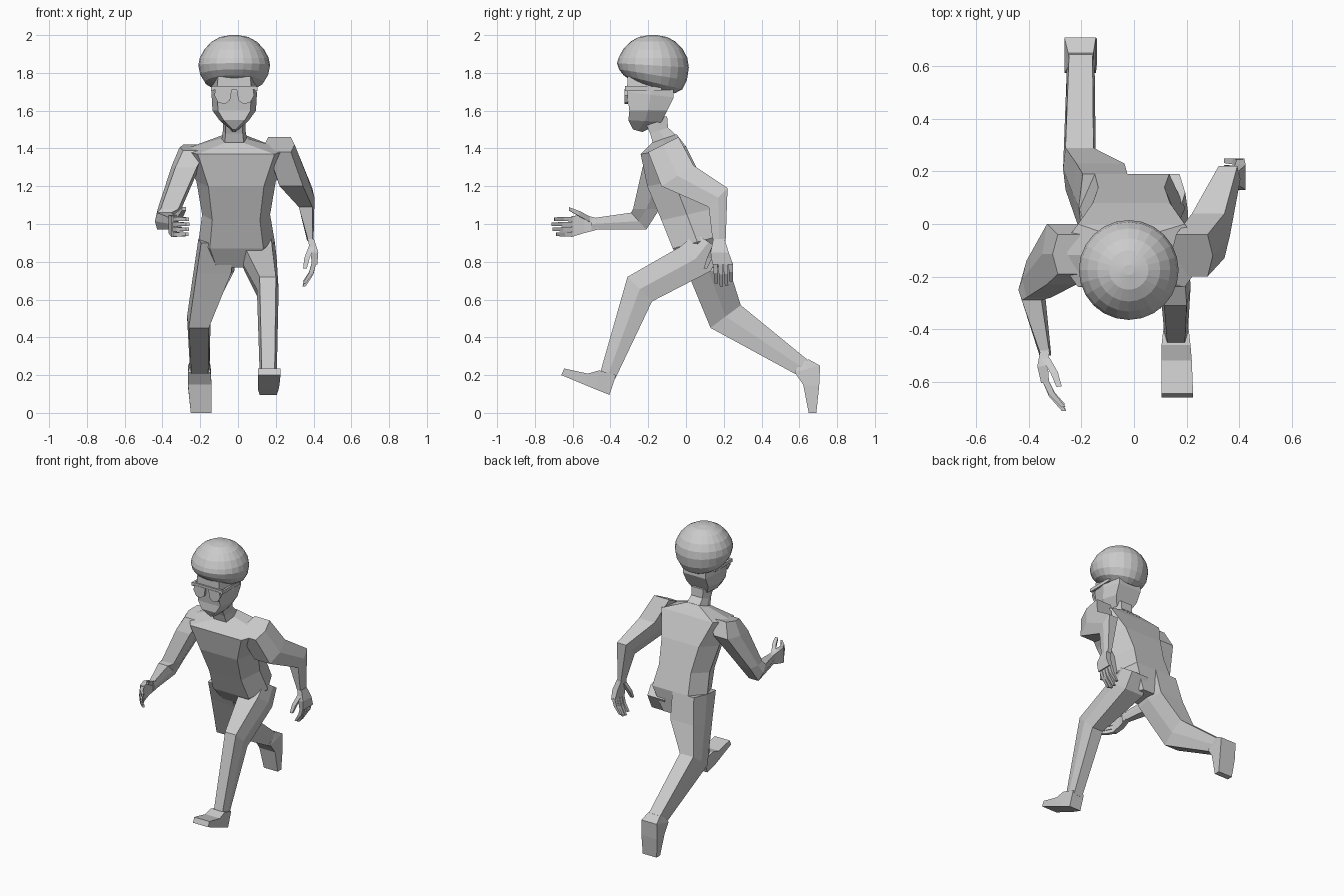
import bpy, bmesh
from math import cos, sin, pi
from mathutils import Vector


def build(name, lofts):
    """Skin one or more lists of rings into a single flat-shaded object."""
    bm = bmesh.new()
    for rings in lofts:
        loops = [[bm.verts.new(p) for p in ring] for ring in rings]
        n = len(loops[0])
        for lo, hi in zip(loops, loops[1:]):
            for i in range(n):
                j = (i + 1) % n
                bm.faces.new((lo[i], lo[j], hi[j], hi[i]))
        bm.faces.new(loops[0][::-1])
        bm.faces.new(loops[-1])
    bmesh.ops.recalc_face_normals(bm, faces=bm.faces)
    mesh = bpy.data.meshes.new(name)
    bm.to_mesh(mesh)
    bm.free()
    obj = bpy.data.objects.new(name, mesh)
    bpy.context.collection.objects.link(obj)
    return obj


def body_ring(ya, za, yb, zb, x0, x1, k):
    """Six-sided section from edge a (front) to edge b (back), spanning x0..x1."""
    c, h = (x0 + x1) / 2, (x1 - x0) / 2
    ym, zm = (ya + yb) / 2, (za + zb) / 2
    return [(c - h * k, ya, za), (c + h * k, ya, za), (x1, ym, zm),
            (c + h * k, yb, zb), (c - h * k, yb, zb), (x0, ym, zm)]


def limb(name, sections, k=0.75):
    return build(name, [[body_ring(*s, k) for s in sections]])


def box_rings(x0, x1, y0, y1, z0, z1):
    return [[(x0, y, z0), (x1, y, z0), (x1, y, z1), (x0, y, z1)] for y in (y0, y1)]


# Torso, leaning forward
limb("torso", [
    (-0.18, 1.43, -0.05, 1.475, -0.09, 0.05),
    (-0.24, 1.37, 0.00, 1.41, -0.30, 0.28),
    (-0.205, 1.20, 0.08, 1.25, -0.22, 0.20),
    (-0.13, 1.02, 0.14, 1.08, -0.19, 0.17),
    (-0.07, 0.87, 0.19, 0.94, -0.21, 0.195),
    (0.00, 0.77, 0.17, 0.77, -0.15, 0.10)], 0.7)

# Arms: one swung forward, one swung back
limb("front_arm", [
    (-0.19, 1.39, -0.04, 1.42, -0.31, -0.15),
    (-0.23, 1.30, 0.00, 1.32, -0.35, -0.20),
    (-0.28, 1.08, -0.14, 1.08, -0.425, -0.30),
    (-0.29, 1.06, -0.21, 0.97, -0.44, -0.34),
    (-0.50, 1.03, -0.50, 0.97, -0.36, -0.315)])
limb("rear_arm", [
    (-0.20, 1.38, -0.04, 1.46, 0.14, 0.30),
    (-0.13, 1.20, 0.04, 1.31, 0.20, 0.365),
    (0.12, 1.09, 0.22, 1.19, 0.31, 0.405),
    (0.14, 0.92, 0.21, 0.91, 0.365, 0.40)])


def hand(name, wrist, along, thumb, palm):
    """Hand in a local frame: along the fingers, toward the thumb, out of the palm."""
    o, d, t, p = map(Vector, (wrist, along, thumb, palm))

    def ring(a, b, c, hb, hc):
        return [o + d * a + t * (b + i * hb) + p * (c + j * hc)
                for i, j in ((-1, -1), (1, -1), (1, 1), (-1, 1))]

    lofts = [[ring(-0.01, 0, 0, 0.03, 0.017), ring(0.06, 0, -0.02, 0.048, 0.02),
              ring(0.125, -0.013, -0.02, 0.055, 0.015)]]
    for i, reach in enumerate((0.09, 0.11, 0.115, 0.10)):
        b = -0.055 + i * 0.027
        lofts.append([ring(0.115, b, -0.018, 0.012, 0.012),
                      ring(0.12 + reach * 0.5, b, -0.002, 0.011, 0.012),
                      ring(0.125 + reach, b, 0.035, 0.009, 0.008)])
    lofts.append([ring(0.03, 0.025, -0.005, 0.015, 0.016),
                  ring(0.09, 0.055, 0.02, 0.014, 0.014),
                  ring(0.145, 0.08, 0.03, 0.009, 0.01)])
    build(name, lofts)


hand("front_hand", (-0.337, -0.48, 1.0), (0.15, -0.98, 0), (0, 0, 1), (1, 0.1, 0))
hand("rear_hand", (0.385, 0.175, 0.91), (0, 0.05, -1), (0, -1, 0), (-1, 0, 0))

# Legs: one stepping forward, one pushing off behind
limb("front_leg", [
    (0.05, 0.95, 0.19, 0.86, 0.02, 0.195),
    (-0.03, 0.88, 0.13, 0.75, 0.01, 0.205),
    (-0.31, 0.72, -0.18, 0.59, 0.10, 0.215),
    (-0.455, 0.21, -0.375, 0.18, 0.115, 0.205)])
limb("front_foot", [
    (-0.37, 0.20, -0.405, 0.095, 0.115, 0.205),
    (-0.46, 0.225, -0.48, 0.125, 0.105, 0.215),
    (-0.52, 0.208, -0.54, 0.15, 0.105, 0.22),
    (-0.645, 0.235, -0.66, 0.20, 0.105, 0.225)], 1.0)
limb("rear_leg", [
    (-0.06, 0.90, 0.19, 0.94, -0.21, -0.01),
    (0.01, 0.74, 0.23, 0.76, -0.235, -0.02),
    (0.13, 0.45, 0.29, 0.57, -0.27, -0.145),
    (0.58, 0.205, 0.645, 0.28, -0.255, -0.15)], 0.85)
limb("rear_foot", [
    (0.60, 0.26, 0.65, 0.283, -0.25, -0.155),
    (0.575, 0.215, 0.71, 0.25, -0.265, -0.145),
    (0.62, 0.15, 0.705, 0.14, -0.265, -0.14),
    (0.65, 0.0, 0.69, 0.0, -0.25, -0.14)], 1.0)

# Neck and head with pointed jaw
limb("neck", [
    (-0.23, 1.57, -0.10, 1.57, -0.08, 0.04),
    (-0.19, 1.48, -0.095, 1.51, -0.08, 0.04),
    (-0.17, 1.41, -0.03, 1.45, -0.09, 0.05)])
limb("head", [
    (-0.31, 1.78, -0.07, 1.78, -0.135, 0.095),
    (-0.312, 1.70, -0.065, 1.67, -0.14, 0.10),
    (-0.30, 1.60, -0.10, 1.60, -0.135, 0.095),
    (-0.305, 1.55, -0.13, 1.54, -0.095, 0.055),
    (-0.28, 1.50, -0.23, 1.487, -0.03, -0.01)], 0.75)

# Rounded hair, lower at the back
profile = [(0.02, 2.0), (0.075, 1.99), (0.12, 1.965), (0.158, 1.925), (0.182, 1.88),
           (0.19, 1.84), (0.18, 1.79), (0.155, 1.75), (0.115, 1.725)]
hair = []
for r, z in profile:
    drop = max(0, 1.87 - z) * 2
    hair.append([(-0.02 + r * cos(a), -0.175 + r * sin(a), z - drop * r * sin(a))
                 for a in (2 * pi * i / 24 for i in range(24))])
build("hair", [hair])

# Aviator glasses: brow bar, two teardrop lenses and side arms
lens = [(0.012, 1.715), (0.10, 1.715), (0.105, 1.68), (0.085, 1.643),
        (0.05, 1.635), (0.022, 1.655)]
parts = [box_rings(-0.135, 0.095, -0.322, -0.305, 1.712, 1.73)]
for s in (-1, 1):
    parts.append([[(-0.02 + s * x, y, z) for x, z in lens] for y in (-0.325, -0.308)])
    xs = sorted((-0.02 + s * 0.108, -0.02 + s * 0.122))
    parts.append(box_rings(*xs, -0.322, -0.13, 1.705, 1.728))
build("glasses", parts)
